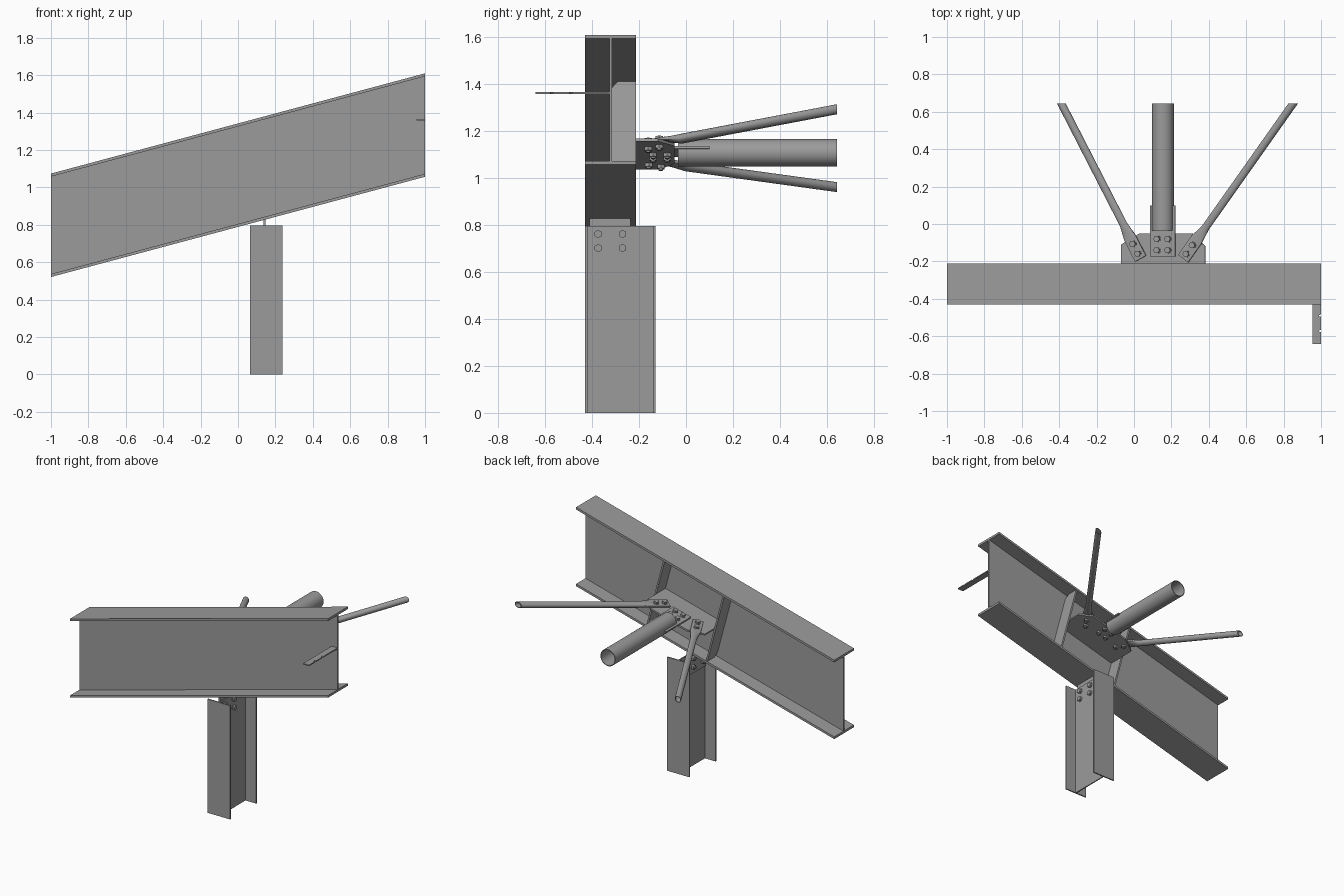
import bpy, bmesh, math
from mathutils import Matrix, Vector

if "Cube" in bpy.data.objects:
    bpy.data.objects.remove(bpy.data.objects["Cube"])

ANG = math.radians(15)
SLOPE = math.tan(ANG)
C = math.cos(ANG)
# Tilted joint frame: local x runs along the beam, local z is across its depth
TILT = Matrix.Translation((0.155, 0, 1.108)) @ Matrix.Rotation(-ANG, 4, 'Y')
FLAT = Matrix.Identity(4)

STEEL = bpy.data.materials.new("dark_steel")
STEEL.diffuse_color = (0.33, 0.33, 0.33, 1)
STEEL.use_nodes = True
STEEL.node_tree.nodes["Principled BSDF"].inputs["Base Color"].default_value = STEEL.diffuse_color


def loft(name, rings, mat=FLAT, loop=False, smooth=False):
    """Skin a list of equal-length rings, capped at both ends unless looped."""
    bm = bmesh.new()
    vs = [[bm.verts.new(p) for p in r] for r in rings]
    pairs = list(zip(vs, vs[1:])) + ([(vs[-1], vs[0])] if loop else [])
    for a, b in pairs:
        for i in range(len(a)):
            j = (i + 1) % len(a)
            bm.faces.new((a[i], a[j], b[j], b[i]))
    if not loop:
        bm.faces.new(vs[0][::-1])
        bm.faces.new(vs[-1])
    bmesh.ops.recalc_face_normals(bm, faces=bm.faces)
    me = bpy.data.meshes.new(name)
    bm.to_mesh(me)
    bm.free()
    me.materials.append(STEEL)
    ob = bpy.data.objects.new(name, me)
    bpy.context.collection.objects.link(ob)
    ob.matrix_world = mat
    if smooth:
        bpy.ops.object.select_all(action='DESELECT')
        ob.select_set(True)
        bpy.context.view_layer.objects.active = ob
        bpy.ops.object.shade_smooth_by_angle(angle=math.radians(30))
    return ob


def plate(name, pts, lo, hi, axis='z', mat=FLAT):
    """Extrude a 2D outline between lo and hi along z (xy points) or x (yz points)."""
    put = (lambda p, h: (p[0], p[1], h)) if axis == 'z' else (lambda p, h: (h, p[0], p[1]))
    return loft(name, [[put(p, h) for p in pts] for h in (lo, hi)], mat)


def rect(x0, x1, y0, y1):
    return [(x0, y0), (x1, y0), (x1, y1), (x0, y1)]


def i_profile(w, d, tf, tw):
    """I outline centred on the origin: flange width w, depth d."""
    q = [(w / 2, d / 2), (w / 2, d / 2 - tf), (tw / 2, d / 2 - tf)]
    right = q + [(x, -y) for x, y in q[::-1]]
    return right + [(-x, -y) for x, y in right]


def circle(r, n, z):
    return [(r * math.cos(2 * math.pi * i / n), r * math.sin(2 * math.pi * i / n), z) for i in range(n)]


def bolt(name, mat, lo, hi):
    """Hex head, nut, washer and shank through a grip from lo to hi along local z."""
    for part, r, n, a, b in (("washer", 0.0195, 20, hi, hi + 0.003),
                             ("head", 0.0175, 6, hi + 0.003, hi + 0.015),
                             ("nut", 0.0175, 6, lo - 0.015, lo),
                             ("shank", 0.010, 16, lo - 0.022, hi + 0.010)):
        loft(f"{name}_{part}", [circle(r, n, a), circle(r, n, b)], mat, smooth=n > 6)


# Sloping main beam with vertically cut ends
prof = i_profile(0.218, 0.553, 0.016, 0.011)
loft("main_beam", [[(x, -0.321 + y, 1.0655 + SLOPE * x + z) for y, z in prof] for x in (-1, 1)])

# Post under the beam
plate("post", [(0.152 + x, -0.280 + y) for x, y in i_profile(0.174, 0.299, 0.009, 0.008)], 0, 0.796)

# Fin plate joining post web to the beam underside, with four bolts
plate("post_fin_plate", rect(-0.41, -0.237, 0.655, 0.828), 0.136, 0.148, 'x')
for y in (-0.374, -0.27):
    for z in (0.762, 0.702):
        bolt("post_bolt", Matrix.Translation((0, y, z)) @ Matrix.Rotation(math.pi / 2, 4, 'Y'), 0.136, 0.156)

# Stiffeners behind the web, corners clipped at the web
for side, u in (("left", -0.239), ("right", 0.239)):
    out = [(-0.213, -0.252), (-0.213, 0.249), (-0.29, 0.249), (-0.316, 0.221), (-0.316, -0.222), (-0.29, -0.252)]
    plate(f"stiffener_{side}", out, u - 0.006, u + 0.006, 'x', TILT)

# Gusset plate in the joint plane
gusset = [(-0.233, -0.316), (0.233, -0.316), (0.233, -0.12), (0.16, -0.05), (-0.13, -0.05), (-0.233, -0.11)]
plate("gusset_plate", gusset, -0.012, 0, mat=TILT)

# Large strut tube with its tongue plate and bolts
N = 32


def strut_ring(r, y):
    return [(x, y, z) for x, z, _ in circle(r, N, 0)]


loft("strut_tube", [strut_ring(0.058, -0.034), strut_ring(0.058, 0.643),
                    strut_ring(0.053, 0.643), strut_ring(0.053, -0.034)], TILT, loop=True, smooth=True)
plate("strut_tongue", rect(-0.07, 0.07, -0.175, 0.10), 0, 0.012, mat=TILT)
for u in (-0.03, 0.03):
    for y in (-0.08, -0.14):
        bolt("strut_bolt", TILT @ Matrix.Translation((u, y, 0)), -0.012, 0.012)


# Diagonal braces: tubes squashed flat at the bolted end
def brace(name, start, end):
    s, e = Vector((*start, 0)), Vector((*end, 0))
    d = (e - s).normalized()
    side = Vector((d.y, -d.x, 0))

    def ring(dist, a, b, squash=False, cut=False):
        pts = []
        for c, t, _ in circle(1, 24, 0):
            h = 0.006 + max(-b, min(b, 4 * b * t)) if squash else b * t - 0.001
            p = s + d * dist + side * (a * c) + Vector((0, 0, h))
            if cut:
                p += d * ((end[1] - p.y) / d.y)
            pts.append(p)
        return pts

    full = (e - s).length
    loft(name, [ring(0, 0.035, 0.006, True), ring(0.125, 0.035, 0.006, True), ring(0.205, 0.021, 0.021),
                ring(full, 0.021, 0.021, cut=True), ring(full, 0.017, 0.017, cut=True),
                ring(0.215, 0.017, 0.017)], TILT, smooth=True)
    for dist in (0.03, 0.088):
        bolt(f"{name}_bolt", TILT @ Matrix.Translation(s + d * dist), -0.012, 0.012)


for name, x0, x1 in (("brace_left", 0.037, -0.388), ("brace_right", 0.265, 0.85)):
    brace(name, ((x0 - 0.155) / C, -0.185), ((x1 - 0.155) / C, 0.643))

# Small end plate on the front of the web, cut through its two holes
edge = [(0.955, -0.316), (0.955, -0.642), (1.0, -0.642)]
for yc in (-0.572, -0.49):
    edge += [(1 - 0.012 * math.sin(math.pi * i / 8), yc - 0.006 * math.cos(math.pi * i / 8)) for i in range(9)]
edge.append((1.0, -0.316))
plate("end_plate", edge, 1.358, 1.366)
